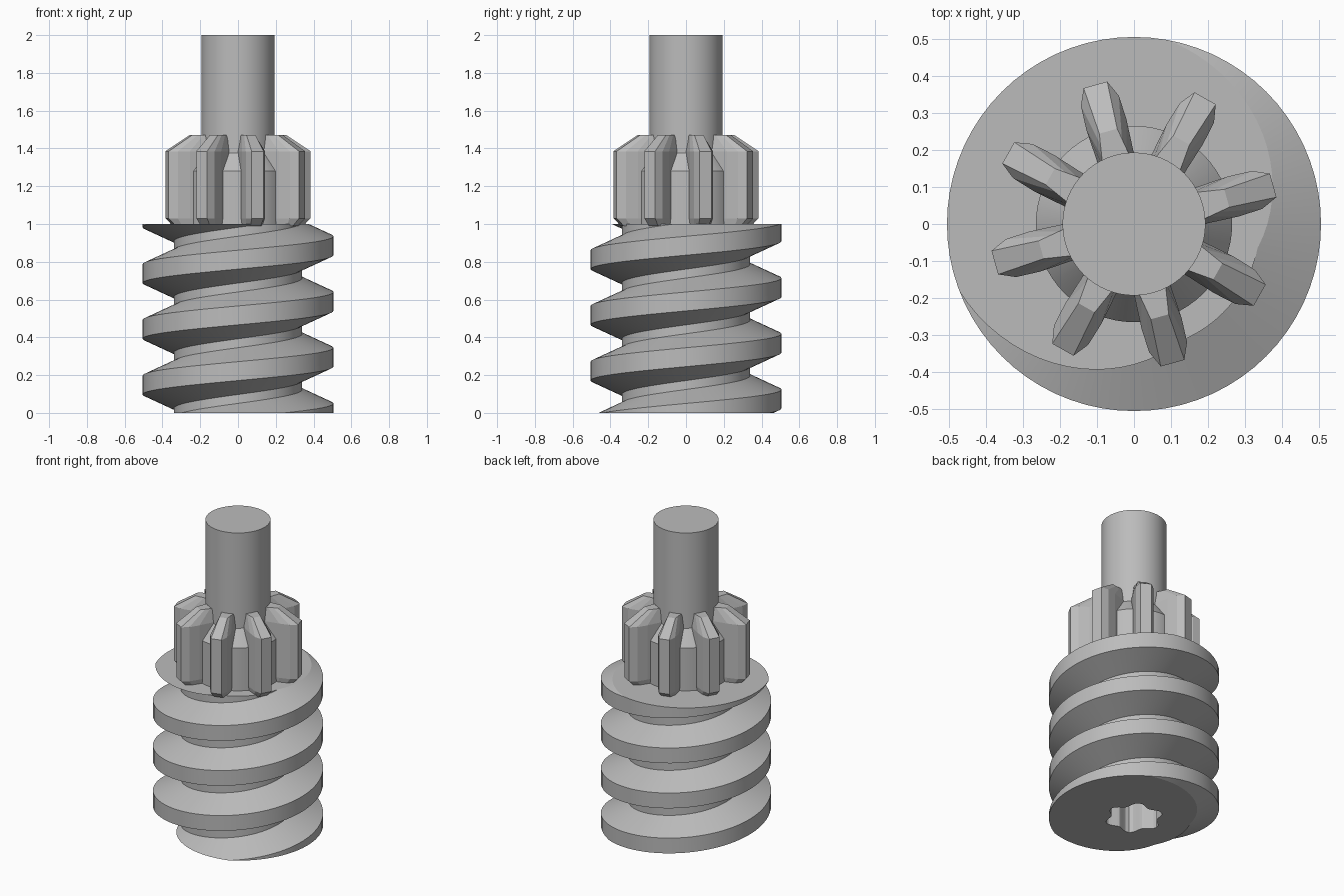
import bpy, bmesh
from math import sin, cos, pi, radians

cube = bpy.data.objects.get("Cube")
if cube:
    bpy.data.objects.remove(cube, do_unlink=True)

steel = bpy.data.materials.new("plain grey steel")
steel.use_nodes = True
GREY = (0.5, 0.5, 0.5, 1)
steel.diffuse_color = GREY
steel.node_tree.nodes["Principled BSDF"].inputs["Base Color"].default_value = GREY


def finish(name, bm):
    bmesh.ops.recalc_face_normals(bm, faces=bm.faces)
    mesh = bpy.data.meshes.new(name)
    bm.to_mesh(mesh)
    bm.free()
    mesh.materials.append(steel)
    ob = bpy.data.objects.new(name, mesh)
    bpy.context.collection.objects.link(ob)
    return ob


def select(ob):
    bpy.ops.object.select_all(action='DESELECT')
    ob.select_set(True)
    bpy.context.view_layer.objects.active = ob


def smooth(ob, angle=20):
    select(ob)
    bpy.ops.object.shade_smooth_by_angle(angle=radians(angle))


def loft(bm, rings):
    """Join closed rings of points into a capped solid."""
    loops = [[bm.verts.new(p) for p in ring] for ring in rings]
    n = len(loops[0])
    for a, b in zip(loops, loops[1:]):
        for i in range(n):
            j = (i + 1) % n
            bm.faces.new((a[i], a[j], b[j], b[i]))
    bm.faces.new(loops[0][::-1])
    bm.faces.new(loops[-1])


def circle(r, z, n=64):
    return [(r * cos(2 * pi * i / n), r * sin(2 * pi * i / n), z) for i in range(n)]


# Worm: trapezoid thread swept helically, trimmed flat at both ends
CORE, CREST, PITCH, STEPS = 0.34, 0.505, 0.295, 72
PROFILE = [(CORE, -0.124), (CREST, -0.05), (CREST, 0.05), (CORE, 0.124)]
bm = bmesh.new()
columns = []
for i in range(STEPS):
    t = i / STEPS
    columns.append([bm.verts.new((r * cos(2 * pi * t), r * sin(2 * pi * t), dz + PITCH * (k + t)))
                    for k in range(-2, 6) for r, dz in PROFILE])
count = len(columns[0])
for i in range(STEPS):
    a, b = columns[i], columns[(i + 1) % STEPS]
    shift = len(PROFILE) if i == STEPS - 1 else 0
    for j in range(count - 1 - shift):
        bm.faces.new((a[j], b[j + shift], b[j + shift + 1], a[j + 1]))
for z, side in ((0, -1), (1, 1)):
    bmesh.ops.bisect_plane(bm, geom=bm.verts[:] + bm.edges[:] + bm.faces[:], dist=1e-5,
                           plane_co=(0, 0, z), plane_no=(0, 0, side), clear_outer=True)
bmesh.ops.holes_fill(bm, edges=[e for e in bm.edges if e.is_boundary], sides=0)
worm = finish("worm_thread", bm)

# Lobed drive socket cut into the underside
bm = bmesh.new()
N = 48
lobes = [(0.155 + 0.02 * cos(6 * 2 * pi * i / N), 2 * pi * i / N) for i in range(N)]
loft(bm, [[(r * cos(a), r * sin(a), z) for r, a in lobes] for z in (-0.1, 0.6)])
cutter = finish("socket_cutter", bm)
cutter.hide_render = True
mod = worm.modifiers.new("socket", 'BOOLEAN')
mod.operation = 'DIFFERENCE'
mod.solver = 'EXACT'
mod.object = cutter
select(worm)
bpy.ops.object.modifier_apply(modifier=mod.name)
bpy.data.objects.remove(cutter, do_unlink=True)
smooth(worm)

# Shaft and the chamfered hub around its foot
bm = bmesh.new()
loft(bm, [circle(0.193, 0.98), circle(0.193, 2)])
smooth(finish("shaft", bm))
bm = bmesh.new()
loft(bm, [circle(0.265, 0.98), circle(0.265, 1.28), circle(0.19, 1.38)])
smooth(finish("gear_hub", bm))

# Gear teeth: (radius, half width) outlines stacked by height
BODY = [(0.17, 0.05), (0.28, 0.056), (0.345, 0.053), (0.39, 0.033)]
FOOT = [(0.17, 0.045), (0.27, 0.05), (0.32, 0.045), (0.35, 0.028)]
TOP = [(0.17, 0.04), (0.2, 0.035), (0.23, 0.03), (0.26, 0.025)]
LEVELS = [(0.99, FOOT), (1.03, BODY), (1.385, BODY), (1.47, TOP)]
for k in range(8):
    a = radians(15.5 + 45 * k)
    bm = bmesh.new()
    rings = []
    for z, half in LEVELS:
        outline = [(r, -w) for r, w in half] + [(r, w) for r, w in reversed(half)]
        rings.append([(r * cos(a) - w * sin(a), r * sin(a) + w * cos(a), z) for r, w in outline])
    loft(bm, rings)
    finish(f"gear_tooth_{k + 1}", bm)
